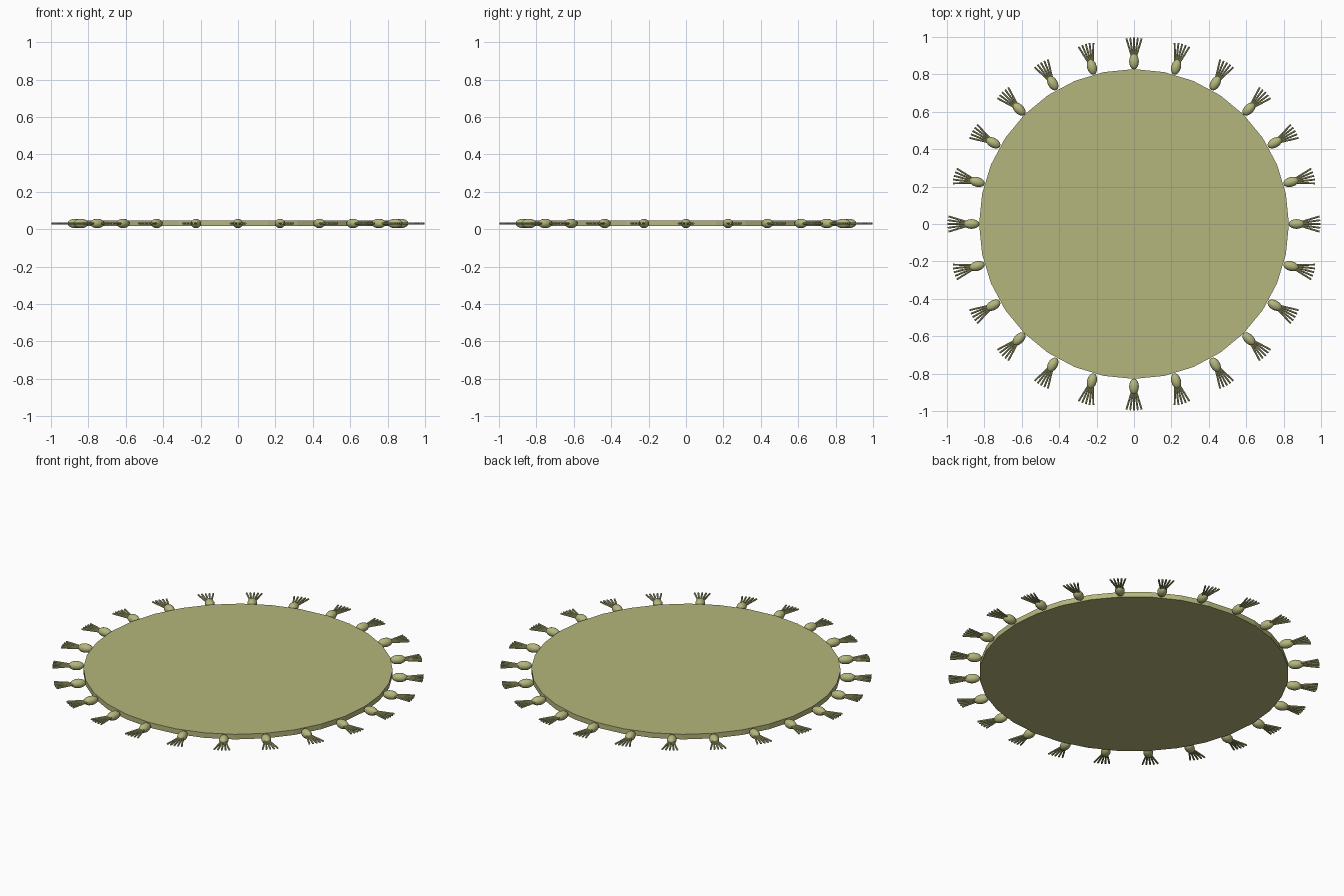
import bpy, math
from mathutils import Vector, Matrix

if "Cube" in bpy.data.objects:
    bpy.data.objects.remove(bpy.data.objects["Cube"])

Z = 0.031
mat = bpy.data.materials.new("olive_wool")
mat.diffuse_color = (0.46, 0.47, 0.20, 1)
mat.use_nodes = True
mat.node_tree.nodes["Principled BSDF"].inputs["Base Color"].default_value = mat.diffuse_color

def finish(name, smooth=True):
    ob = bpy.context.object
    ob.name = name
    ob.data.materials.append(mat)
    if smooth:
        bpy.ops.object.shade_smooth_by_angle(angle=math.radians(40))
    return ob

# flat round mat
bpy.ops.mesh.primitive_cylinder_add(vertices=32, radius=0.828, depth=0.03, location=(0, 0, Z))
finish("rug_body", False)

def strand(a, fan):
    # thin rod spreading out from the knot, in the plane of the rug
    rot = Matrix.Rotation(a, 3, 'Z')
    p = rot @ Vector((0.885, math.sin(fan) * 0.03, Z))
    q = rot @ Vector((0.885 + 0.112 * math.cos(fan), math.sin(fan) * 0.14, Z))
    d = q - p
    bpy.ops.mesh.primitive_cylinder_add(vertices=8, radius=0.005, depth=d.length, location=(p + q) / 2)
    bpy.context.object.rotation_euler = d.to_track_quat('Z', 'Y').to_euler()
    finish("tassel_strand")

# 24 tassels: an egg-shaped knot and five fanned strands each
N = 24
for i in range(N):
    a = 2 * math.pi * i / N
    bpy.ops.mesh.primitive_uv_sphere_add(segments=16, ring_count=10, radius=1,
        location=(0.869 * math.cos(a), 0.869 * math.sin(a), Z), rotation=(0, 0, a))
    k = bpy.context.object
    k.scale = (0.042, 0.026, 0.025)
    finish("tassel_knot")
    for j in range(5):
        strand(a, math.radians((j - 2) * 8.5))
